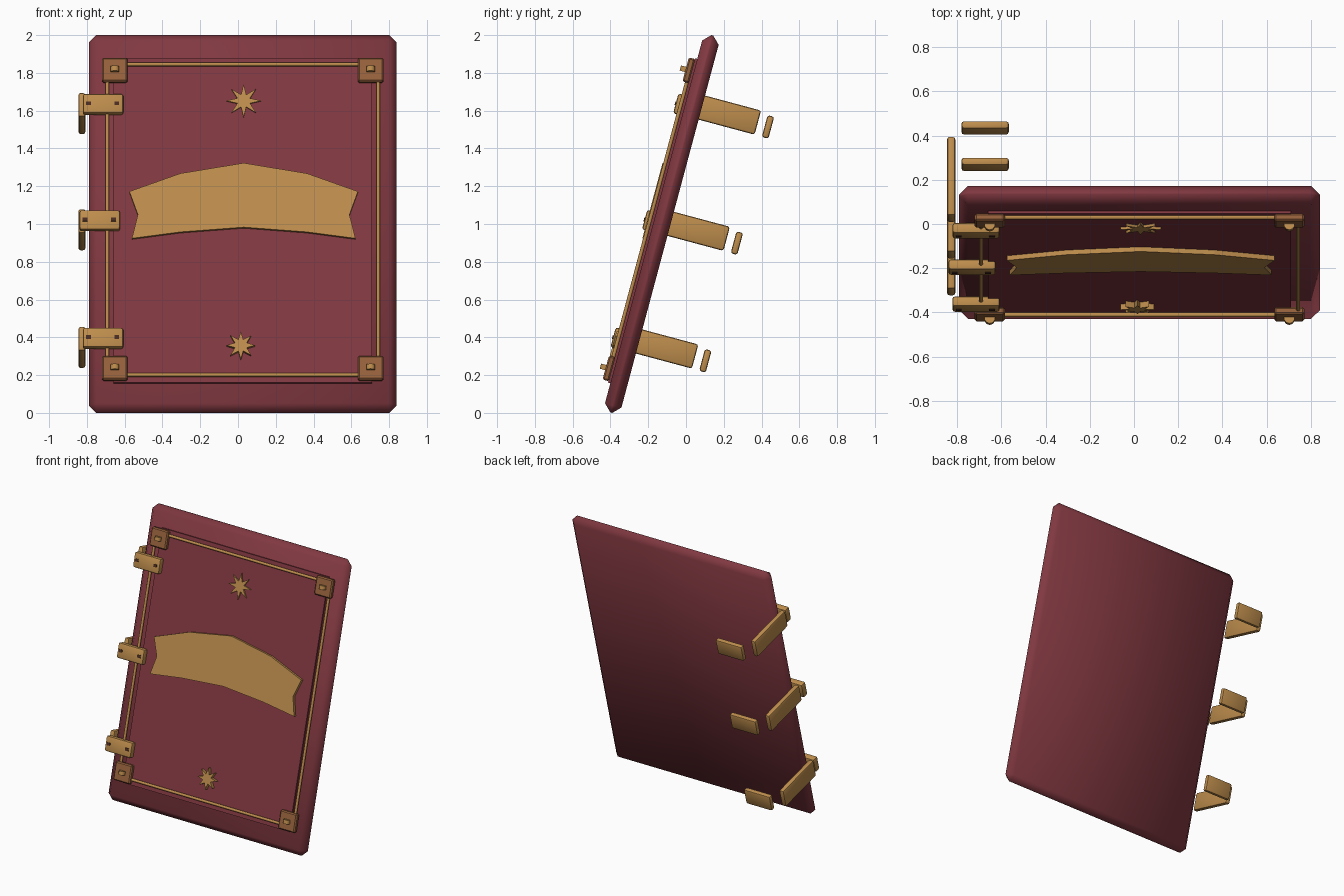
import bpy, bmesh, math
from mathutils import Matrix, Vector

cube = bpy.data.objects.get("Cube")
if cube:
    bpy.data.objects.remove(cube, do_unlink=True)

# Everything is built upright (front towards -y), then leaned back
LEAN = Matrix.Translation((0, -0.128, 1.0)) @ Matrix.Rotation(math.radians(-15), 4, 'X')


def material(name, rgb):
    m = bpy.data.materials.new(name)
    m.use_nodes = True
    m.diffuse_color = (*rgb, 1)
    bsdf = next(n for n in m.node_tree.nodes if n.type == 'BSDF_PRINCIPLED')
    bsdf.inputs["Base Color"].default_value = (*rgb, 1)
    bsdf.inputs["Roughness"].default_value = 0.6
    return m


RED = material("dark_red", (0.22, 0.04, 0.052))
GOLD = material("gold", (0.51, 0.265, 0.073))
COPPER = material("copper", (0.31, 0.122, 0.045))
BROWN = material("dark_brown", (0.07, 0.025, 0.015))


def finish(name, bm, mat, smooth=None):
    bmesh.ops.recalc_face_normals(bm, faces=bm.faces)
    mesh = bpy.data.meshes.new(name)
    bm.to_mesh(mesh)
    bm.free()
    mesh.materials.append(mat)
    ob = bpy.data.objects.new(name, mesh)
    bpy.context.collection.objects.link(ob)
    ob.matrix_world = LEAN
    if smooth:
        bpy.ops.object.select_all(action='DESELECT')
        ob.select_set(True)
        bpy.context.view_layer.objects.active = ob
        bpy.ops.object.shade_smooth_by_angle(angle=math.radians(smooth))
    return ob


def box(name, x, depth, z, mat, bevel=0, segments=1, smooth=None):
    """Box from (min, max) ranges; depth is measured forwards from the panel's middle."""
    bm = bmesh.new()
    lo, hi = Vector((x[0], -depth[1], z[0])), Vector((x[1], -depth[0], z[1]))
    size = hi - lo
    bmesh.ops.create_cube(bm, size=1, matrix=Matrix.Translation((lo + hi) / 2)
                          @ Matrix.Diagonal((*size, 1)))
    if bevel:
        bmesh.ops.bevel(bm, geom=bm.edges[:], offset=bevel, segments=segments,
                        profile=0.5, affect='EDGES')
    return finish(name, bm, mat, smooth)


def around(c, half):
    return (c - half, c + half)


def cylinder(name, centre, radius, length, axis, mat, sides=10):
    bm = bmesh.new()
    turn = Matrix.Rotation(math.pi / 2, 4, 'Y') if axis == 'X' else Matrix()
    bmesh.ops.create_cone(bm, cap_ends=True, segments=sides, radius1=radius, radius2=radius,
                          depth=length, matrix=Matrix.Translation(centre) @ turn)
    return finish(name, bm, mat, 40)


def plate(name, outline, depth, mat):
    """Flat outline in x, z extruded over a depth range."""
    bm = bmesh.new()
    face = bm.faces.new([bm.verts.new((x, -depth[0], z)) for x, z in outline])
    out = bmesh.ops.extrude_face_region(bm, geom=[face])
    moved = [v for v in out["geom"] if isinstance(v, bmesh.types.BMVert)]
    bmesh.ops.translate(bm, verts=moved, vec=(0, depth[0] - depth[1], 0))
    return finish(name, bm, mat)


def star(name, cx, cz, outer, inner, depth, points=8):
    ring = []
    for i in range(points * 2):
        r = inner if i % 2 else outer
        a = math.pi * i / points
        ring.append((cx + r * math.sin(a), cz + r * math.cos(a)))
    return plate(name, ring, depth, GOLD)


# Cover board and thin raised panel
MID = 0.025
box("cover_board", around(MID, 0.815), (-0.045, 0.045), (-1.034, 1.034), RED, 0.04, 1, 60)
box("raised_panel", around(MID, 0.685), (0.04, 0.058), (-0.885, 0.893), RED)

# Border rods
LOW, HIGH = -0.845, 0.857
for label, z in (("top", HIGH), ("bottom", LOW)):
    cylinder(f"{label}_border_rod", (MID, -0.066, z), 0.01, 1.35, 'X', GOLD)
for label, side in (("right", -1), ("left", 1)):
    cylinder(f"{label}_border_rod", (MID + side * 0.717, -0.066, 0), 0.01, 1.66, 'Z', GOLD)

# Corner plates with studs
for label, side in (("right", -1), ("left", 1)):
    for level, z in (("top", 0.823), ("bottom", -0.811)):
        x = MID + side * 0.677
        box(f"{level}_{label}_corner_plate", around(x, 0.068), (0.055, 0.09),
            around(z, 0.066), COPPER, 0.008)
        cylinder(f"{level}_{label}_corner_stud", (x, -0.095, z), 0.024, 0.028, 'Z', GOLD)

# Straps wrapping the spine edge: front, side and back pieces
for label, z, shift in (("top", 0.642, 0), ("middle", 0.005, -0.018), ("bottom", -0.64, 0)):
    fx = -0.714 + shift
    box(f"{label}_strap_front", around(fx, 0.107), (0.045, 0.094), around(z - 0.006, 0.054),
        GOLD, 0.012, 2, 40)
    for i, dx in enumerate((-0.078, 0.072)):
        box(f"{label}_strap_rivet_{i + 1}", around(fx + dx, 0.013), (0.085, 0.098),
            around(z - 0.006, 0.01), BROWN)
    box(f"{label}_strap_side", (-0.845, -0.808), (-0.352, 0.018), around(z + 0.008, 0.066),
        GOLD, 0.012, 2, 40)
    box(f"{label}_strap_back", around(-0.673, 0.107), (-0.428, -0.392), around(z, 0.06),
        GOLD, 0.012, 2, 40)

# Curved banner with notched ends
half = [(0, 0.313), (0.335, 0.256), (0.605, 0.157), (0.56, 0.03), (0.592, -0.1),
        (0.335, -0.065), (0, -0.039)]
outline = half + [(-x, z) for x, z in reversed(half[1:-1])]
plate("banner", [(x + 0.03, z) for x, z in outline], (0.052, 0.08), GOLD)

# Star ornaments
star("upper_star", 0.03, 0.657, 0.092, 0.036, (0.05, 0.07))
star("lower_star", 0.015, -0.687, 0.076, 0.034, (0.05, 0.085))
